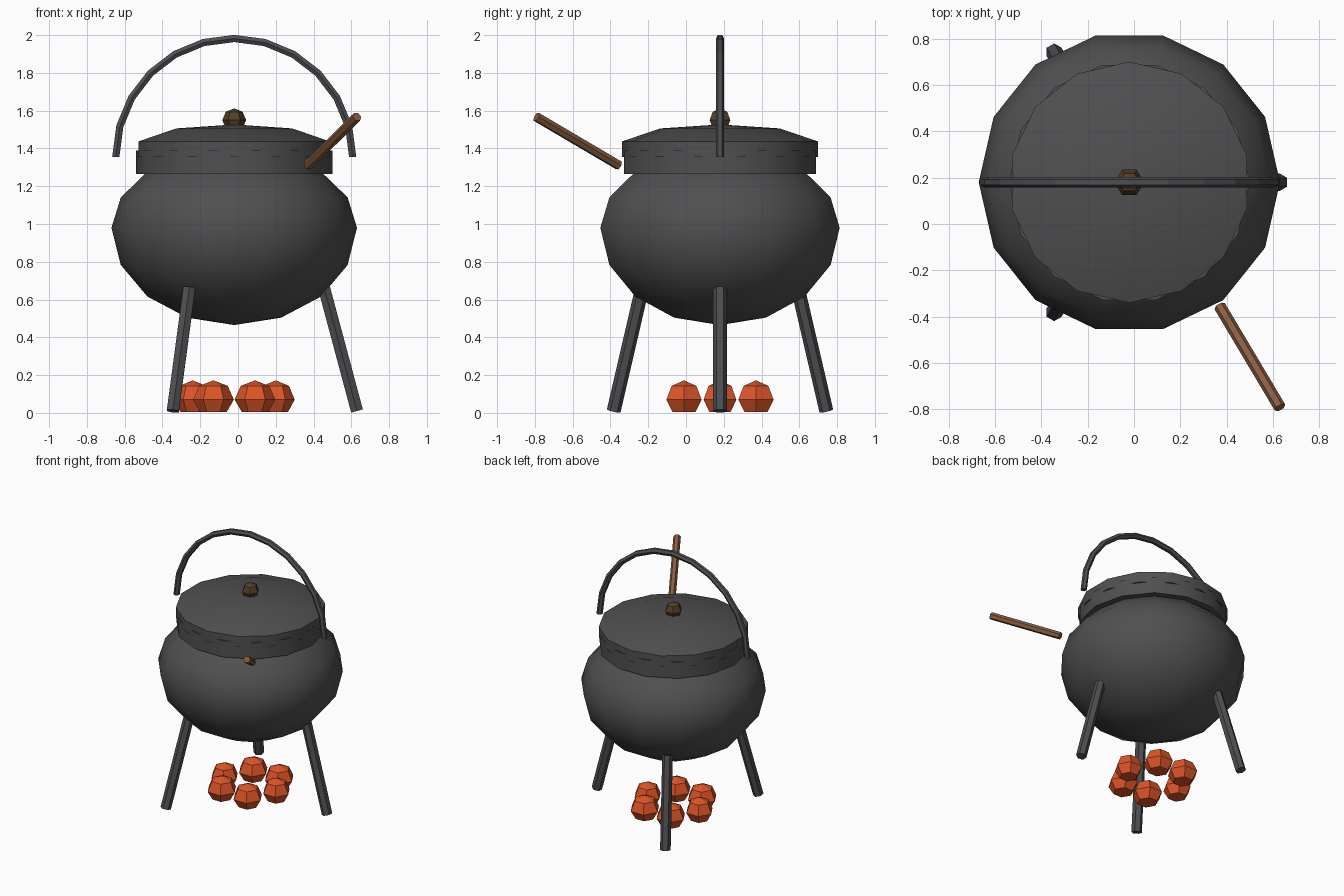
import bpy, bmesh, math
from mathutils import Vector, Matrix

default = bpy.data.objects.get("Cube")
if default:
    bpy.data.objects.remove(default, do_unlink=True)

CX, CY = -0.02, 0.18   # vertical axis of the pot


def material(name, rgb):
    m = bpy.data.materials.new(name)
    m.use_nodes = True
    m.diffuse_color = (*rgb, 1)
    bsdf = m.node_tree.nodes["Principled BSDF"]
    bsdf.inputs["Base Color"].default_value = (*rgb, 1)
    bsdf.inputs["Roughness"].default_value = 0.8
    return m


IRON = material("dark iron", (0.08, 0.08, 0.084))
STEEL = material("grey iron", (0.075, 0.077, 0.083))
WOOD = material("brown wood", (0.25, 0.11, 0.05))
DARK_WOOD = material("dark wood", (0.085, 0.048, 0.018))
EMBER = material("ember orange", (0.72, 0.09, 0.02))


def finish(bm, name, mat, smooth=False):
    bmesh.ops.recalc_face_normals(bm, faces=bm.faces)
    mesh = bpy.data.meshes.new(name)
    bm.to_mesh(mesh)
    bm.free()
    mesh.materials.append(mat)
    ob = bpy.data.objects.new(name, mesh)
    bpy.context.collection.objects.link(ob)
    if smooth:
        bpy.ops.object.select_all(action='DESELECT')
        ob.select_set(True)
        bpy.context.view_layer.objects.active = ob
        bpy.ops.object.shade_smooth_by_angle(angle=math.radians(40))
    return ob


def lathe(name, profile, sides, mat, x=CX, y=CY, turn=0.0, smooth=False):
    """Revolve (radius, height) points into a closed solid."""
    bm = bmesh.new()
    rings = []
    for r, z in profile:
        if r == 0:
            rings.append([bm.verts.new((x, y, z))] * sides)
            continue
        angles = [turn + math.tau * i / sides for i in range(sides)]
        rings.append([bm.verts.new((x + r * math.cos(a), y + r * math.sin(a), z)) for a in angles])
    for low, high in zip(rings, rings[1:]):
        for i in range(sides):
            j = (i + 1) % sides
            corners = dict.fromkeys((low[i], low[j], high[j], high[i]))
            bm.faces.new(list(corners))
    for ring, (r, _) in ((rings[0], profile[0]), (rings[-1], profile[-1])):
        if r > 0:
            bm.faces.new(ring)
    return finish(bm, name, mat, smooth)


def rod(name, start, end, radius, mat, turn=0.0):
    """Six-sided straight bar between two points."""
    a, b = Vector(start), Vector(end)
    axis = b - a
    place = Matrix.Translation((a + b) / 2) @ Vector((0, 0, 1)).rotation_difference(axis).to_matrix().to_4x4()
    bm = bmesh.new()
    bmesh.ops.create_cone(bm, cap_ends=True, segments=6, radius1=radius, radius2=radius,
                          depth=axis.length, matrix=place @ Matrix.Rotation(turn, 4, 'Z'))
    return finish(bm, name, mat)


# Pot: squashed sphere, flatter above its widest ring
pot = []
for i in range(9):
    a = math.radians(-90 + 22.5 * i)
    height = 0.515 if a < 0 else 0.42
    pot.append((0 if i in (0, 8) else 0.65 * math.cos(a), 0.98 + height * math.sin(a)))
lathe("pot_body", pot, 14, IRON, smooth=True)

# Collar and domed lid, with their corners staggered
lathe("pot_rim", [(0.52, 1.265), (0.52, 1.39)], 14, IRON, smooth=True)
lathe("lid", [(0.52, 1.355), (0.52, 1.437), (0.315, 1.506), (0, 1.527)],
      14, IRON, turn=math.pi / 2, smooth=True)

# Knob on the lid
knob = [(0 if i in (0, 4) else 0.063 * math.sin(math.pi * i / 4),
         1.55 - 0.062 * math.cos(math.pi * i / 4)) for i in range(5)]
lathe("lid_knob", knob, 6, DARK_WOOD)

# Arched carrying handle: a hexagon swept through half a turn
bm = bmesh.new()
hinge = Vector((CX, CY, 1.355))
section = [bm.verts.new(hinge + Vector((0.627 + 0.022 * math.sin(a), 0.022 * math.cos(a), 0)))
           for a in (math.tau * i / 6 for i in range(6))]
first = bm.faces.new(section)
cap = first.copy()
bmesh.ops.spin(bm, geom=[first], cent=hinge, axis=(0, -1, 0), angle=math.pi, steps=12)
bmesh.ops.remove_doubles(bm, verts=bm.verts, dist=0.0005)
finish(bm, "carrying_handle", STEEL)

# Three splayed legs
for name, deg in (("left_leg", 0), ("back_right_leg", 120), ("front_right_leg", 240)):
    a = math.radians(deg)
    c, s = math.cos(a), math.sin(a)
    rod(name, (CX + 0.65 * c, CY + 0.65 * s, 0.01), (CX + 0.476 * c, CY + 0.476 * s, 0.66),
        0.037, STEEL, turn=a)

# Stirring stick
rod("stirring_stick", (0.37, -0.355, 1.31), (0.63, -0.792, 1.567), 0.026, WOOD)

# Ring of embers
for i in range(6):
    a = math.tau * i / 6
    r = 0.1 if i % 3 == 0 else 0.108
    lathe(f"ember_{i + 1}", [(r * 0.65, 0.005), (r, 0.07), (r * 0.7, 0.143), (0, 0.172)],
          6, EMBER, x=CX + 0.22 * math.cos(a), y=CY + 0.22 * math.sin(a))
